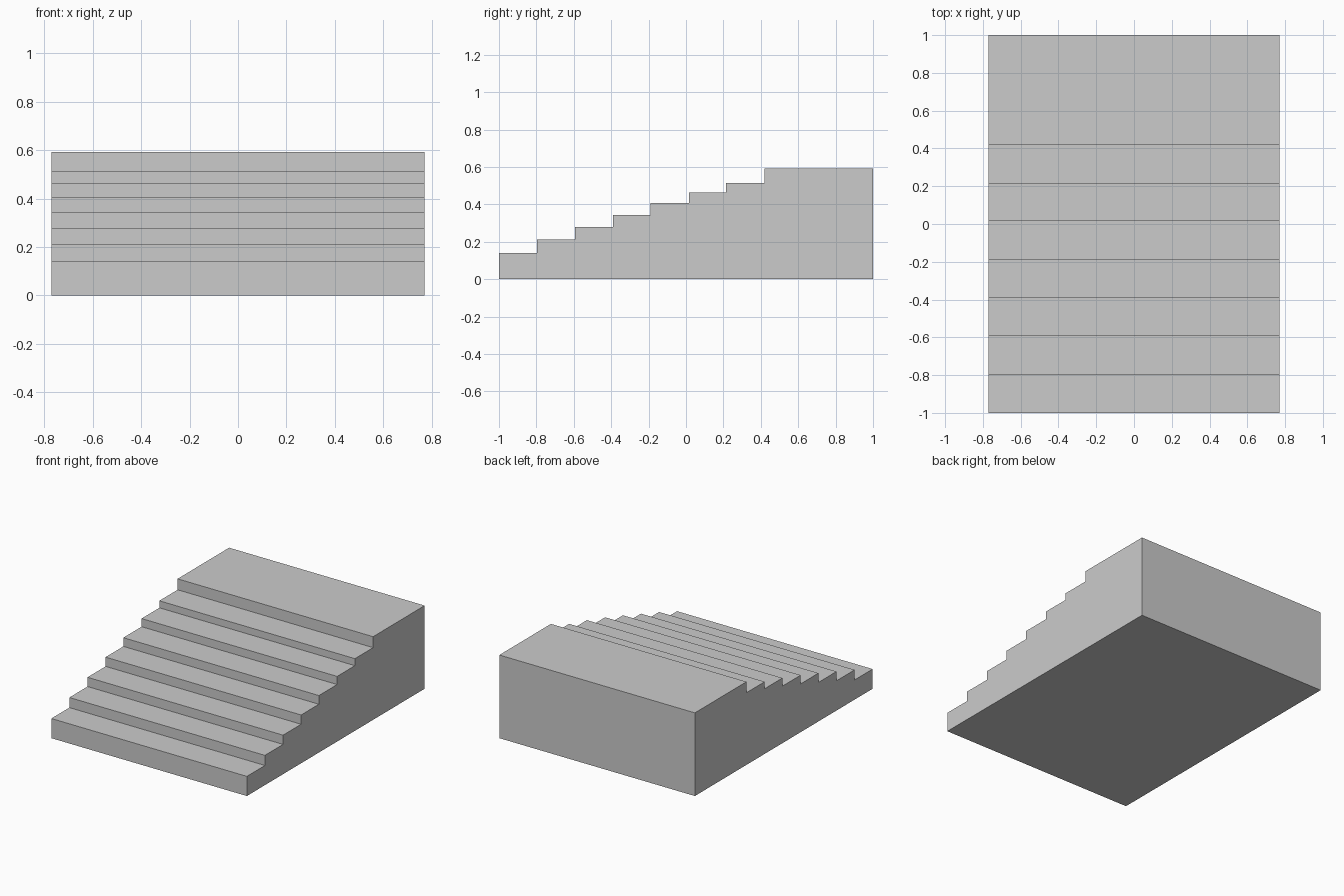
import bpy
import bmesh

cube = bpy.data.objects.get("Cube")
if cube:
    bpy.data.objects.remove(cube, do_unlink=True)

HALF_WIDTH = 0.77
BACK = 1.0

# Front edge and height of each tread, from the lowest step to the landing
steps = [(-1.0, 0.14), (-0.797, 0.212), (-0.593, 0.278), (-0.39, 0.344),
         (-0.19, 0.406), (0.015, 0.464), (0.215, 0.514), (0.42, 0.592)]

# Stone material
stone = bpy.data.materials.new("grey_stone")
stone.use_nodes = True
grey = (0.6, 0.6, 0.6, 1.0)
stone.diffuse_color = grey
stone.node_tree.nodes["Principled BSDF"].inputs["Base Color"].default_value = grey

# Stepped side profile
profile = [(BACK, 0.0), (steps[0][0], 0.0)]
for i, (front, height) in enumerate(steps):
    end = steps[i + 1][0] if i + 1 < len(steps) else BACK
    profile += [(front, height), (end, height)]

# Solid staircase: the profile extruded across the width
bm = bmesh.new()
side = bm.faces.new([bm.verts.new((-HALF_WIDTH, y, z)) for y, z in profile])
extruded = bmesh.ops.extrude_face_region(bm, geom=[side], use_keep_orig=True)
moved = [v for v in extruded["geom"] if isinstance(v, bmesh.types.BMVert)]
bmesh.ops.translate(bm, verts=moved, vec=(2 * HALF_WIDTH, 0, 0))
bmesh.ops.recalc_face_normals(bm, faces=bm.faces)

mesh = bpy.data.meshes.new("staircase")
bm.to_mesh(mesh)
bm.free()
mesh.materials.append(stone)
staircase = bpy.data.objects.new("staircase", mesh)
bpy.context.collection.objects.link(staircase)
